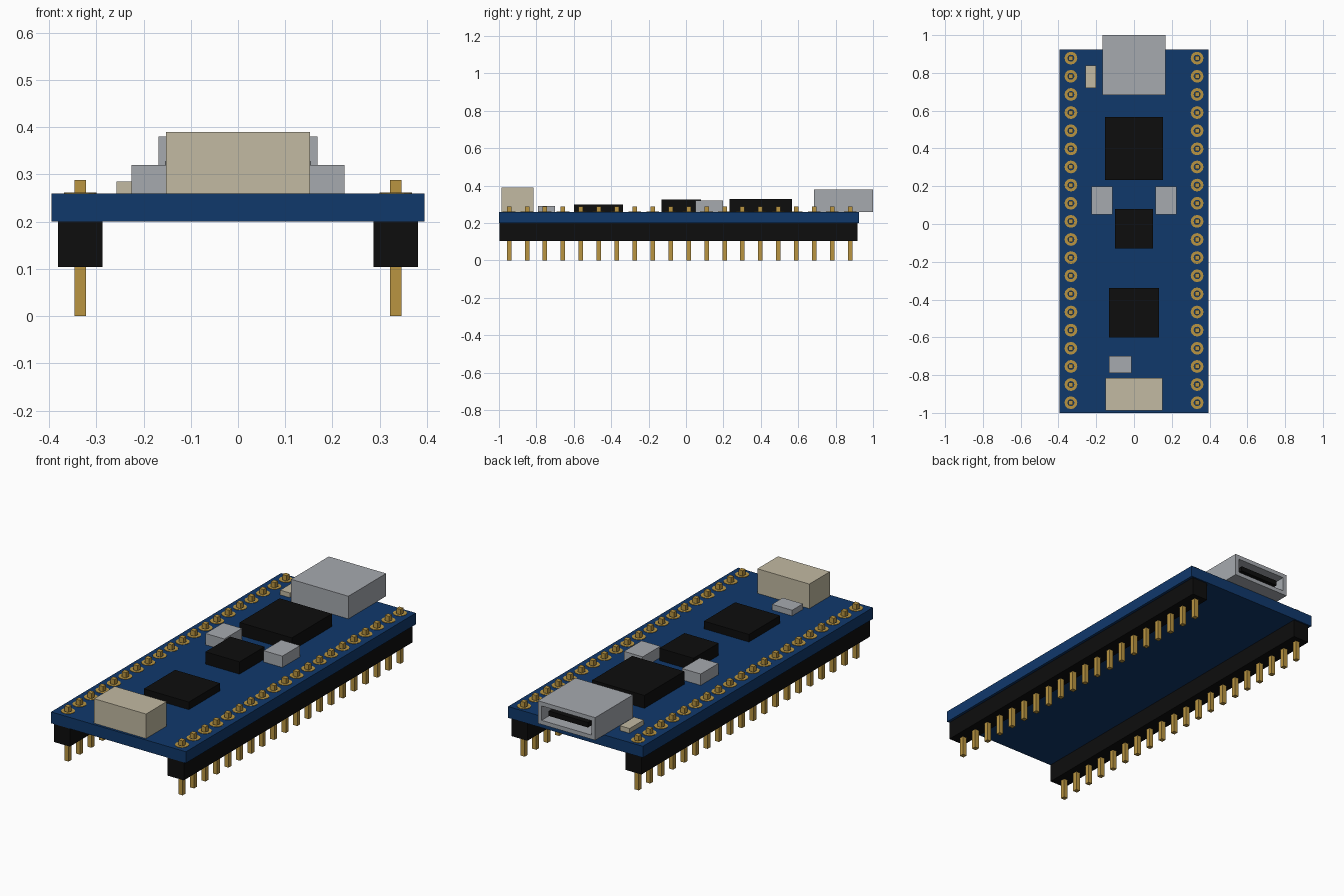
import bpy, bmesh, math
from mathutils import Matrix

cube = bpy.data.objects.get("Cube")
if cube:
    bpy.data.objects.remove(cube, do_unlink=True)


def material(name, rgb, metallic=0.0):
    m = bpy.data.materials.new(name)
    m.use_nodes = True
    m.diffuse_color = (*rgb, 1)
    b = m.node_tree.nodes["Principled BSDF"]
    b.inputs["Base Color"].default_value = (*rgb, 1)
    b.inputs["Roughness"].default_value = 0.6
    return m


BLUE = material("board_blue", (0.005, 0.040, 0.148))
BLACK = material("plastic_black", (0.004, 0.004, 0.004))
GREY = material("metal_grey", (0.38, 0.40, 0.43))
TAN = material("ceramic_tan", (0.54, 0.49, 0.36))
GOLD = material("pin_gold", (0.49, 0.30, 0.053))


def finish(bm, name, mat):
    bmesh.ops.recalc_face_normals(bm, faces=bm.faces)
    me = bpy.data.meshes.new(name)
    bm.to_mesh(me)
    bm.free()
    me.materials.append(mat)
    ob = bpy.data.objects.new(name, me)
    bpy.context.collection.objects.link(ob)
    return ob


def add_box(bm, x0, x1, y0, y1, z0, z1):
    mat = (Matrix.Translation(((x0 + x1) / 2, (y0 + y1) / 2, (z0 + z1) / 2))
           @ Matrix.Diagonal((x1 - x0, y1 - y0, z1 - z0, 1)))
    return bmesh.ops.create_cube(bm, size=1, matrix=mat)["verts"]


def box(name, mat, *bounds):
    bm = bmesh.new()
    add_box(bm, *bounds)
    return finish(bm, name, mat)


def add_ring(bm, x, y, z0, z1, r_in, r_out, sides=12):
    # Square-section annulus around a pin
    loops = []
    for r, z in ((r_in, z0), (r_out, z0), (r_out, z1), (r_in, z1)):
        loops.append([bm.verts.new((x + r * math.cos(2 * math.pi * i / sides),
                                    y + r * math.sin(2 * math.pi * i / sides), z))
                      for i in range(sides)])
    for k in range(4):
        a, b = loops[k], loops[(k + 1) % 4]
        for i in range(sides):
            j = (i + 1) % sides
            bm.faces.new((a[i], a[j], b[j], b[i]))


TOP = 0.26
PIN_X, PIN_COUNT, PIN_START, PITCH = 0.334, 20, -0.946, 0.096

# Circuit board
box("circuit_board", BLUE, -0.395, 0.395, -1.0, 0.925, 0.20, TOP)

# Header strips with pins and solder pads on both sides
for side, s in (("left", 1), ("right", -1)):
    x = s * PIN_X
    box(f"{side}_header_strip", BLACK, x - 0.047, x + 0.047, -0.998, 0.917, 0.104, 0.20)
    pins, pads = bmesh.new(), bmesh.new()
    for i in range(PIN_COUNT):
        y = PIN_START + i * PITCH
        add_box(pins, x - 0.012, x + 0.012, y - 0.012, y + 0.012, 0.0, 0.288)
        add_ring(pads, x, y, TOP - 0.001, TOP + 0.002, 0.0185, 0.034)
    finish(pins, f"{side}_header_pins", GOLD)
    finish(pads, f"{side}_solder_pads", GOLD)

# Chips
box("main_chip", BLACK, -0.153, 0.153, 0.232, 0.567, TOP, 0.328)
box("middle_chip", BLACK, -0.10, 0.10, -0.13, 0.08, TOP, 0.325)
box("front_chip", BLACK, -0.132, 0.132, -0.60, -0.338, TOP, 0.30)

# Small surface parts
for side, s in (("left", 1), ("right", -1)):
    box(f"{side}_capacitor", GREY, *sorted((s * 0.115, s * 0.225)), 0.05, 0.198, TOP, 0.32)
box("front_resistor", GREY, -0.132, -0.014, -0.79, -0.70, TOP, 0.29)
box("back_resistor", TAN, -0.257, -0.20, 0.72, 0.84, TOP, 0.285)
box("front_connector", TAN, -0.152, 0.152, -0.987, -0.815, TOP, 0.39)

# Port shell: box with its back face inset and pushed inward
bm = bmesh.new()
add_box(bm, -0.168, 0.168, 0.684, 1.0, TOP, 0.38)
bm.faces.ensure_lookup_table()
back = max(bm.faces, key=lambda f: f.calc_center_median().y)
bmesh.ops.inset_region(bm, faces=[back], thickness=0.022, use_even_offset=True)
pushed = bmesh.ops.extrude_discrete_faces(bm, faces=[back])["faces"][0]
bmesh.ops.translate(bm, verts=pushed.verts, vec=(0, -0.22, 0))
finish(bm, "port_shell", GREY)

# Contact tongue inside the port
box("port_tongue", BLACK, -0.115, 0.115, 0.775, 0.985, 0.308, 0.334)
